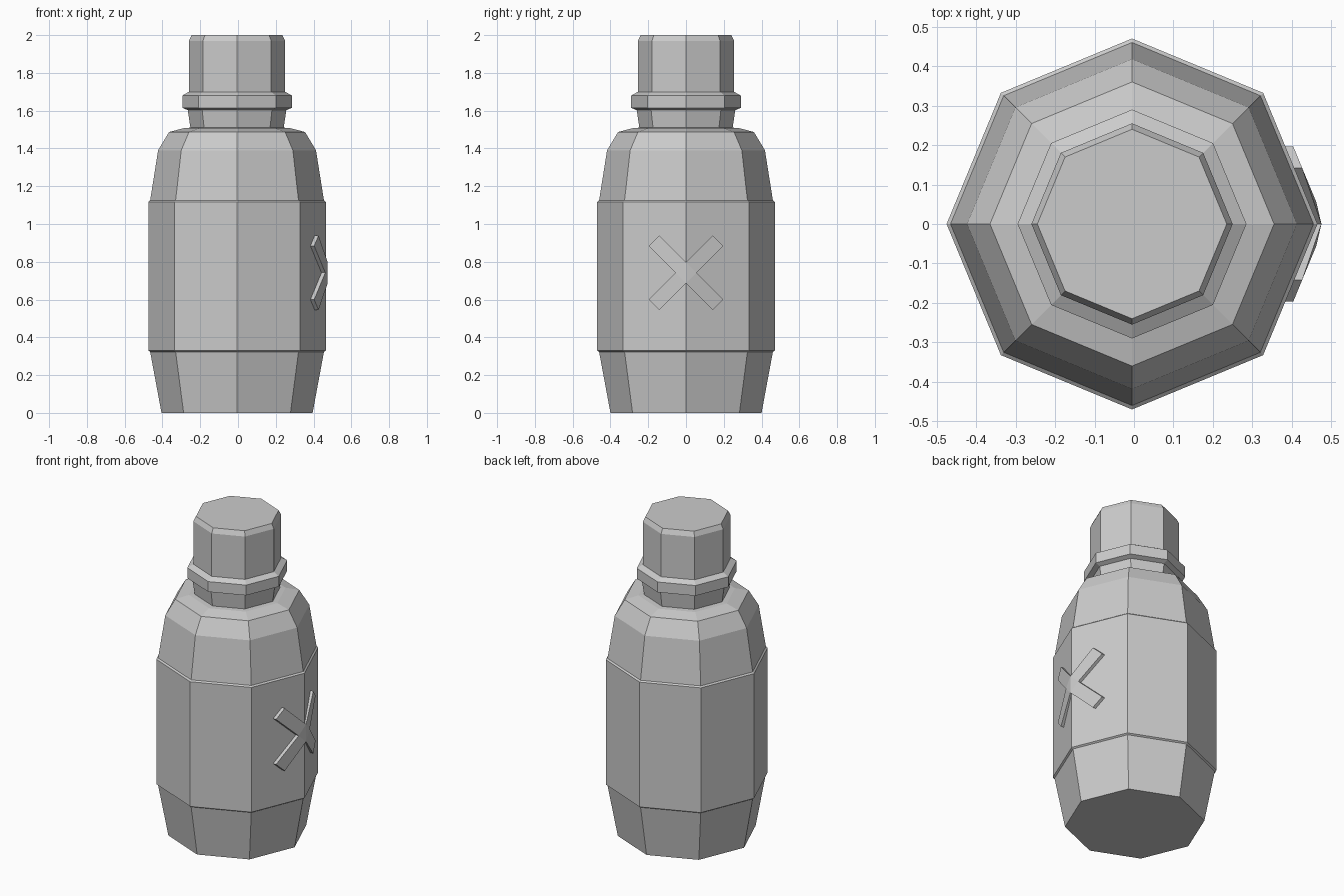
import bpy, bmesh
from math import cos, sin, pi

if "Cube" in bpy.data.objects:
    bpy.data.objects.remove(bpy.data.objects["Cube"])

SIDES = 8
CX = -0.005


def finish(name, bm, loc):
    bmesh.ops.recalc_face_normals(bm, faces=bm.faces)
    me = bpy.data.meshes.new(name)
    bm.to_mesh(me)
    bm.free()
    ob = bpy.data.objects.new(name, me)
    ob.location = loc
    bpy.context.collection.objects.link(ob)
    return ob


def lathe(name, profile):
    """Closed eight-sided solid from (radius, height) pairs."""
    bm = bmesh.new()
    rings = [[bm.verts.new((r * cos(2 * pi * i / SIDES), r * sin(2 * pi * i / SIDES), z))
              for i in range(SIDES)] for r, z in profile]
    for lo, hi in zip(rings, rings[1:]):
        for i in range(SIDES):
            j = (i + 1) % SIDES
            bm.faces.new((lo[i], lo[j], hi[j], hi[i]))
    bm.faces.new(rings[0])
    bm.faces.new(rings[-1])
    return finish(name, bm, (CX, 0, 0))


# Bottle with raised middle band, shoulder and neck
lathe("bottle_body", [(0.40, 0), (0.46, 0.323), (0.47, 0.33), (0.47, 1.117),
                      (0.46, 1.125), (0.418, 1.39), (0.36, 1.487),
                      (0.28, 1.508), (0.247, 1.51), (0.262, 1.61)])
# Collar below the cap
lathe("collar", [(0.255, 1.60), (0.29, 1.615), (0.29, 1.68), (0.255, 1.70)])
# Cap
lathe("cap", [(0.255, 1.69), (0.255, 1.97), (0.24, 2.0)])

# Raised cross wrapped over the right-hand edge: one quadrant, mirrored
outline = [(0, 0), (0.055, 0), (0.197, 0.142), (0.142, 0.197), (0, 0.055)]
bm = bmesh.new()


def surface(y):
    return 0.47 - 0.414 * y


outer = [bm.verts.new((min(surface(y) + 0.02, 0.48), y, z)) for y, z in outline]
inner = [bm.verts.new((surface(y) - 0.01, y, z)) for y, z in outline]
for i in (1, 2, 3):
    bm.faces.new((outer[i], outer[i + 1], inner[i + 1], inner[i]))
for ring in (outer, inner):
    bm.faces.new((ring[0], ring[1], ring[4]))
    bm.faces.new(ring[1:])
cross = finish("cross_mark", bm, (CX, 0, 0.742))
mirror = cross.modifiers.new("mirror", "MIRROR")
mirror.use_axis = (False, True, True)
